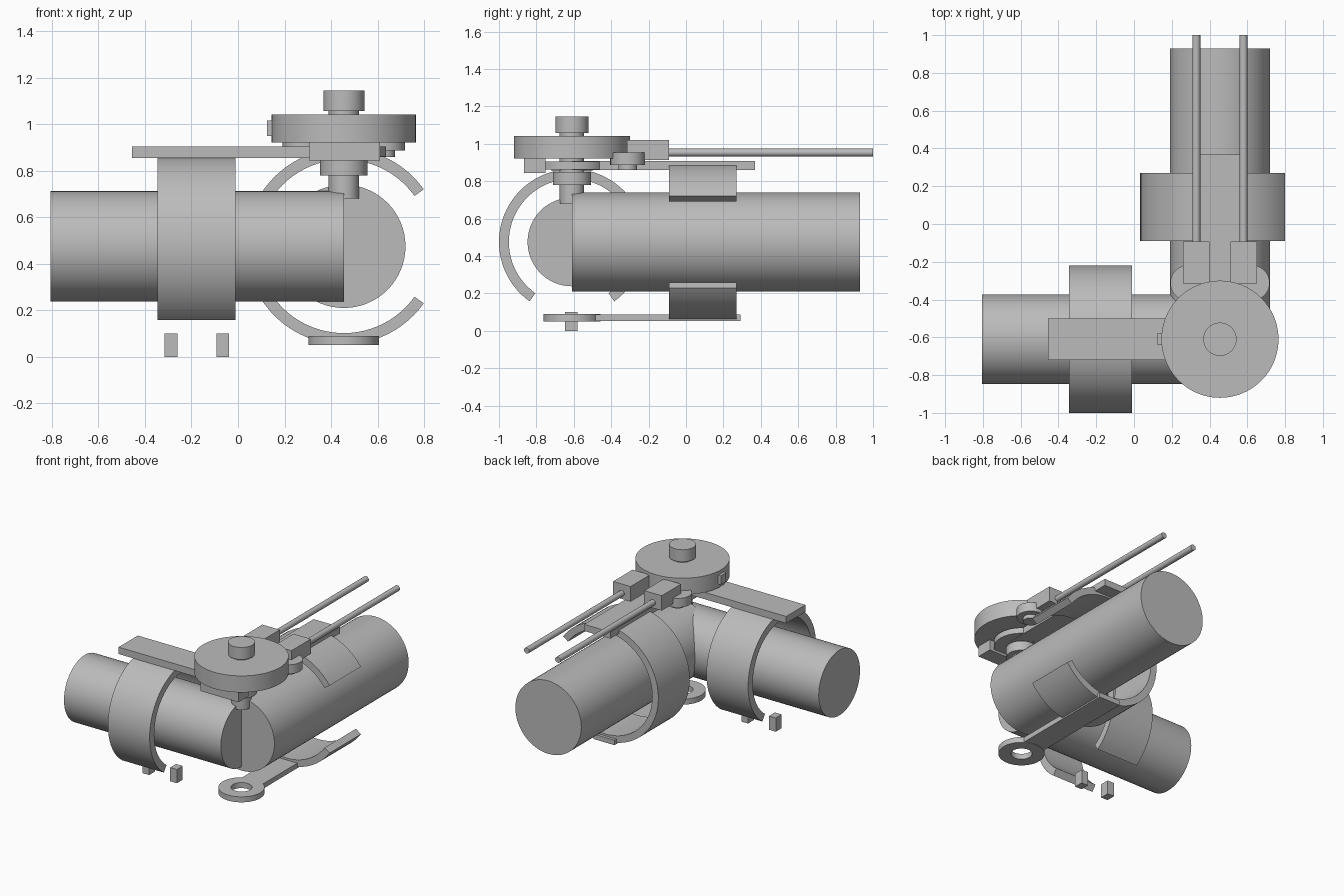
import bpy, bmesh, math
from mathutils import Vector

cube = bpy.data.objects.get("Cube")
if cube:
    bpy.data.objects.remove(cube, do_unlink=True)

grey = bpy.data.materials.new("plain grey")
grey.use_nodes = True
grey.diffuse_color = (0.5, 0.5, 0.5, 1)
grey.node_tree.nodes["Principled BSDF"].inputs["Base Color"].default_value = (0.5, 0.5, 0.5, 1)

# Shared joint centre, where both arms meet
JX, JY, AZ = 0.455, -0.61, 0.475


def finish(name, bm, smooth=True):
    bmesh.ops.recalc_face_normals(bm, faces=bm.faces)
    mesh = bpy.data.meshes.new(name)
    bm.to_mesh(mesh)
    bm.free()
    obj = bpy.data.objects.new(name, mesh)
    bpy.context.collection.objects.link(obj)
    mesh.materials.append(grey)
    if smooth:
        bpy.ops.object.select_all(action='DESELECT')
        obj.select_set(True)
        bpy.context.view_layer.objects.active = obj
        bpy.ops.object.shade_smooth_by_angle(angle=math.radians(35))
    return obj


def box(name, x, y, z):
    bm = bmesh.new()
    bmesh.ops.create_cube(bm, size=1)
    for v in bm.verts:
        v.co = Vector([(r[0] + r[1]) / 2 + c * (r[1] - r[0]) for c, r in zip(v.co, (x, y, z))])
    return finish(name, bm, False)


def place(axis, u, v, w):
    """Point with section coordinates u, v and distance w along the axis."""
    return {'x': (w, u, v), 'y': (u, w, v), 'z': (u, v, w)}[axis]


def cylinder(name, axis, cu, cv, r, w0, w1, n=64):
    bm = bmesh.new()
    angles = [2 * math.pi * i / n for i in range(n)]
    loop = [bm.verts.new(place(axis, cu + r * math.cos(a), cv + r * math.sin(a), w0)) for a in angles]
    top = [bm.verts.new(place(axis, cu + r * math.cos(a), cv + r * math.sin(a), w1)) for a in angles]
    bm.faces.new(loop)
    bm.faces.new(top)
    for i in range(n):
        j = (i + 1) % n
        bm.faces.new((loop[i], loop[j], top[j], top[i]))
    return finish(name, bm)


def ring(name, axis, cu, cv, r_in, r_out, w0, w1, start=0, sweep=360, n=64):
    """Square-section ring, left open when the sweep is under a full turn."""
    bm = bmesh.new()
    closed = sweep == 360
    sections = []
    for i in range(n if closed else n + 1):
        a = math.radians(start + sweep * i / n)
        sections.append([bm.verts.new(place(axis, cu + r * math.cos(a), cv + r * math.sin(a), w))
                         for r, w in ((r_in, w0), (r_out, w0), (r_out, w1), (r_in, w1))])
    pairs = list(zip(sections, sections[1:]))
    if closed:
        pairs.append((sections[-1], sections[0]))
    else:
        bm.faces.new(sections[0])
        bm.faces.new(sections[-1])
    for a, b in pairs:
        for k in range(4):
            m = (k + 1) % 4
            bm.faces.new((a[k], a[m], b[m], b[k]))
    return finish(name, bm)


# Two limb cylinders meeting at a right angle
cylinder("side_limb", 'x', JY, AZ, 0.237, -0.805, JX)
cylinder("rear_limb", 'y', JX, AZ, 0.265, JY, 0.93)

# Open cuffs around the limbs
ring("side_cuff", 'x', JY, AZ, 0.337, 0.39, -0.345, -0.01, -54.5, 289)
ring("rear_cuff", 'y', JX, AZ, 0.373, 0.422, -0.09, 0.27, 35.5, 289)

# Upper hinge bars and plate
box("side_bar", (-0.455, JX), (-0.72, -0.5), (0.855, 0.905))
box("rear_bar", (0.35, 0.56), (JY, 0.368), (0.86, 0.908))
cylinder("hinge_plate", 'z', JX, JY, 0.182, 0.862, 0.904)
box("front_block", (0.305, 0.61), (-0.865, -0.75), (0.845, 0.925))

# Drive wheel with its shaft, collar and knob
cylinder("drive_wheel", 'z', JX, JY, 0.31, 0.922, 1.042, 96)
cylinder("shaft", 'z', JX, JY, 0.065, 0.68, 1.06)
cylinder("shaft_collar", 'z', JX, JY, 0.102, 0.78, 0.85)
cylinder("top_knob", 'z', JX, JY, 0.088, 1.057, 1.145)
box("wheel_stop", (0.125, 0.16), (-0.64, -0.578), (0.95, 1.015))

# Mirrored pulleys, cable blocks and rods
for side, s in (("right", -1), ("left", 1)):
    px, bx = JX + s * 0.17, JX + s * 0.125
    cylinder(side + "_pulley", 'z', px, -0.312, 0.093, 0.887, 0.953)
    cylinder(side + "_pulley_hub", 'z', px, -0.312, 0.05, 0.86, 0.89)
    box(side + "_cable_block", (bx - 0.07, bx + 0.07), (-0.315, -0.092), (0.912, 1.02))
    cylinder(side + "_rod", 'y', bx, 0.953, 0.021, -0.1, 1.0, 24)

# Lower bar ending in an eye
ring("lower_eye", 'z', JX, JY, 0.07, 0.152, 0.05, 0.09)
box("lower_bar", (JX - 0.085, JX + 0.085), (-0.49, 0.292), (0.052, 0.088))

# Pair of small pegs under the side cuff
for side, x in (("right", -0.288), ("left", -0.065)):
    box(side + "_peg", (x - 0.027, x + 0.027), (-0.647, -0.58), (0, 0.1))
